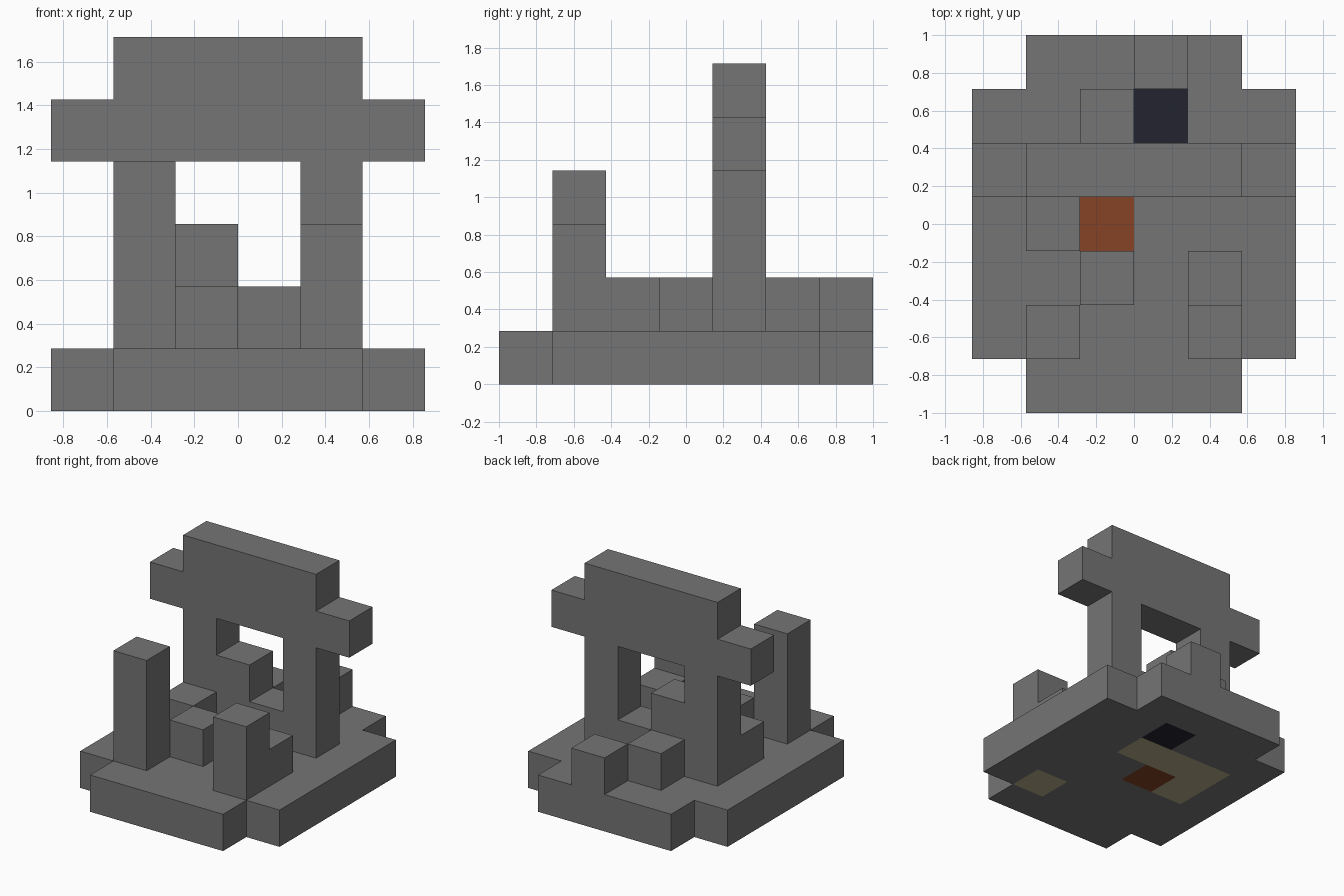
import bpy
import bmesh
from mathutils import Vector

cube = bpy.data.objects.get("Cube")
if cube:
    bpy.data.objects.remove(cube, do_unlink=True)

U = 2 / 7                      # edge length of one block
ORIGIN = Vector((-3, -3.5, 0))  # grid corner, in blocks


def material(name, rgb):
    m = bpy.data.materials.new(name)
    m.use_nodes = True
    m.diffuse_color = (*rgb, 1)
    m.node_tree.nodes["Principled BSDF"].inputs["Base Color"].default_value = (*rgb, 1)
    return m


MATS = [
    material("stone_grey", (0.18, 0.178, 0.178)),
    material("ember_orange", (0.24, 0.055, 0.019)),
    material("coal_black", (0.017, 0.017, 0.029)),
    material("sand_beige", (0.46, 0.41, 0.25)),
]


def block(x0, x1, y0, y1, z0, z1):
    """Set of unit cells filling a box in grid coordinates."""
    return {(x, y, z) for x in range(x0, x1) for y in range(y0, y1) for z in range(z0, z1)}


# Parts of the gateway, measured in blocks
PARTS = {
    "base": block(0, 6, 1, 6, 0, 1) | block(1, 5, 0, 7, 0, 1),
    "gate_right_pillar": block(1, 2, 4, 5, 1, 4),
    "gate_left_pillar": block(4, 5, 4, 5, 1, 4),
    "gate_crossbeam": block(0, 6, 4, 5, 4, 5),
    "gate_top_beam": block(1, 5, 4, 5, 5, 6),
    "gate_high_sill": block(2, 3, 4, 5, 1, 3),
    "gate_low_sill": block(3, 4, 4, 5, 1, 2),
    "front_tall_post": block(1, 2, 1, 2, 1, 4),
    "front_short_post": block(4, 5, 1, 2, 1, 3),
    "short_post_step": block(4, 5, 2, 3, 1, 2),
    "hearth_front_block": block(2, 3, 2, 3, 1, 2),
    "hearth_side_block": block(1, 2, 3, 4, 1, 2),
    "rear_inner_block": block(2, 3, 5, 6, 1, 2),
    "rear_outer_block": block(3, 4, 6, 7, 1, 2),
}
SOLID = set().union(*PARTS.values())

# Coloured blocks set into the base
INLAY = {(2, 3, 0): 1, (3, 5, 0): 2}
for cell in block(1, 4, 4, 5, 0, 1) | block(1, 2, 3, 4, 0, 1) | block(4, 5, 1, 2, 0, 1):
    INLAY[cell] = 3


def build(name, cells):
    """Mesh the exposed sides of the cells."""
    bm = bmesh.new()
    for cell in sorted(cells):
        centre = Vector(cell) + Vector((0.5, 0.5, 0.5))
        for axis in range(3):
            for sign in (-1, 1):
                n = Vector((0, 0, 0))
                n[axis] = sign
                if tuple(int(c + d) for c, d in zip(cell, n)) in SOLID:
                    continue
                a = Vector((0, 0, 0))
                a[(axis + 1) % 3] = 1
                b = n.cross(a)
                corners = (a + b, b - a, -a - b, a - b)
                face = bm.faces.new(
                    [bm.verts.new((centre + (n + c) / 2 + ORIGIN) * U) for c in corners])
                face.material_index = INLAY.get(cell, 0)
    bmesh.ops.remove_doubles(bm, verts=bm.verts, dist=0.001)
    mesh = bpy.data.meshes.new(name)
    bm.to_mesh(mesh)
    bm.free()
    for m in MATS if name == "base" else MATS[:1]:
        mesh.materials.append(m)
    bpy.context.collection.objects.link(bpy.data.objects.new(name, mesh))


for part_name, part_cells in PARTS.items():
    build(part_name, part_cells)
